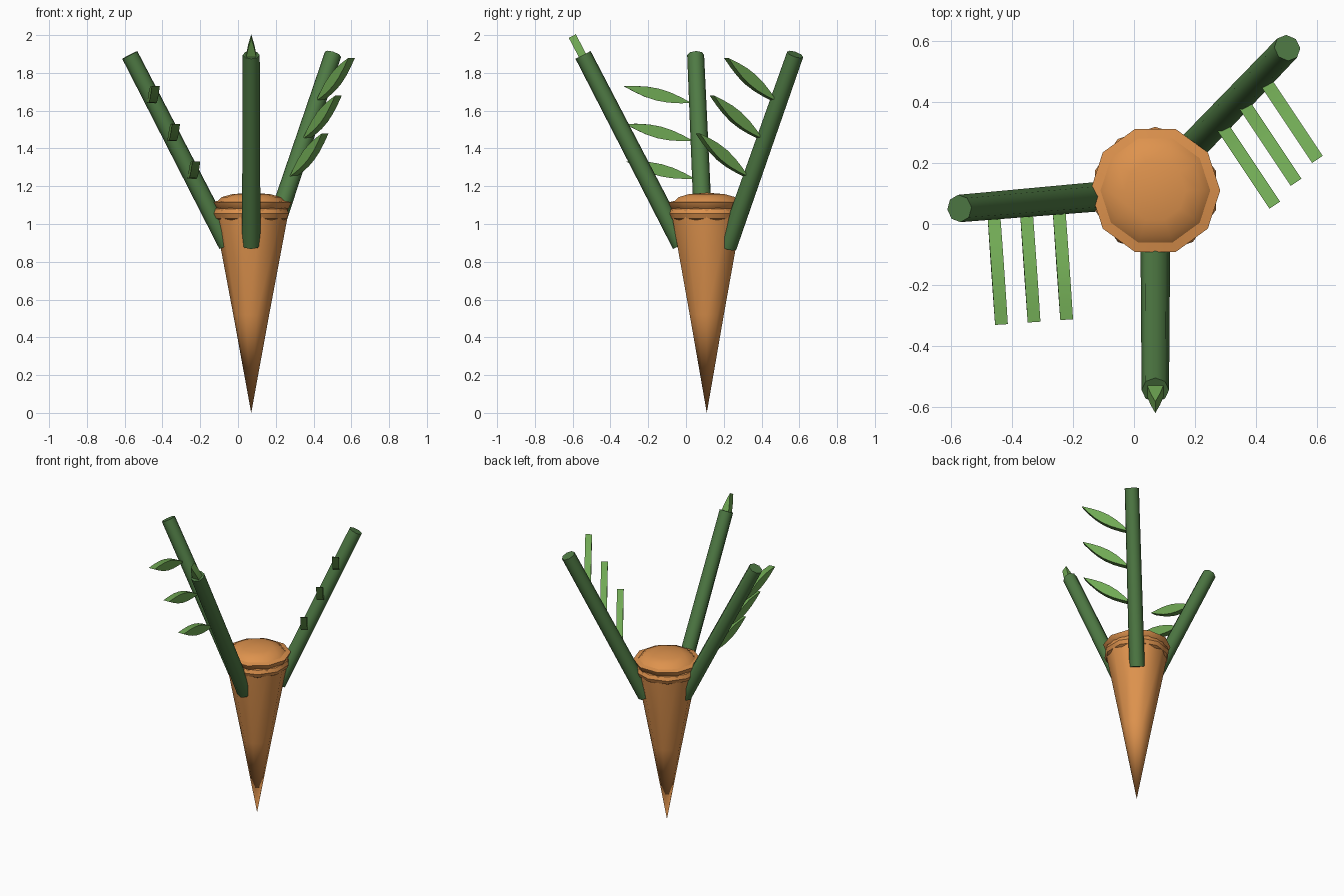
import bpy
import bmesh
from math import sin, cos, pi
from mathutils import Vector

cube = bpy.data.objects.get("Cube")
if cube:
    bpy.data.objects.remove(cube, do_unlink=True)

CX, CY = 0.07, 0.11


def material(name, rgb):
    mat = bpy.data.materials.new(name)
    mat.use_nodes = True
    mat.diffuse_color = (*rgb, 1)
    mat.node_tree.nodes["Principled BSDF"].inputs["Base Color"].default_value = (*rgb, 1)
    return mat


orange = material("orange", (0.73, 0.29, 0.075))
dark_green = material("dark green", (0.078, 0.195, 0.058))
light_green = material("light green", (0.165, 0.40, 0.09))


def finish(name, bm, mat, angle):
    bmesh.ops.remove_doubles(bm, verts=bm.verts, dist=0.0001)
    bmesh.ops.recalc_face_normals(bm, faces=bm.faces)
    mesh = bpy.data.meshes.new(name)
    bm.to_mesh(mesh)
    bm.free()
    mesh.materials.append(mat)
    obj = bpy.data.objects.new(name, mesh)
    bpy.context.collection.objects.link(obj)
    bpy.ops.object.select_all(action="DESELECT")
    obj.select_set(True)
    bpy.context.view_layer.objects.active = obj
    bpy.ops.object.shade_smooth_by_angle(angle=angle)


def lathe(name, profile, mat, sides=10, phase=0.0):
    """Turn an (r, z) profile around the root's axis."""
    bm = bmesh.new()
    rings = []
    for r, z in profile:
        angles = [phase + 2 * pi * i / sides for i in range(sides)]
        rings.append([bm.verts.new((CX + r * cos(a), CY + r * sin(a), z)) for a in angles])
    for low, high in zip(rings, rings[1:]):
        for i in range(sides):
            j = (i + 1) % sides
            bm.faces.new((low[i], low[j], high[j], high[i]))
    finish(name, bm, mat, 0.7)


def stem(name, bottom, top):
    """Eight-sided, slightly tapering stalk."""
    bottom, top = Vector(bottom), Vector(top)
    axis = top - bottom
    bm = bmesh.new()
    bmesh.ops.create_cone(bm, cap_ends=True, segments=8, radius1=0.049,
                          radius2=0.045, depth=axis.length)
    bm.transform(axis.to_track_quat("Z", "Y").to_matrix().to_4x4())
    bmesh.ops.translate(bm, verts=bm.verts, vec=(bottom + top) / 2)
    finish(name, bm, dark_green, 0.9)


def leaf(name, root, tip, across):
    """Lens-shaped outline from root to tip, extruded sideways."""
    root, tip, across = Vector(root), Vector(tip), Vector(across)
    along = tip - root
    across = (across - across.project(along)).normalized()
    rise = along.cross(across).normalized()
    steps = 6
    ts = [i / steps for i in range(steps + 1)]
    outline = [(t, 1) for t in ts] + [(t, -1) for t in reversed(ts[1:-1])]
    bm = bmesh.new()
    verts = [bm.verts.new(root + along * t + rise * (side * 0.032 * sin(pi * t))
                          - across * 0.021) for t, side in outline]
    face = bm.faces.new(verts)
    new = bmesh.ops.extrude_face_region(bm, geom=[face])["geom"]
    moved = [v for v in new if isinstance(v, bmesh.types.BMVert)]
    bmesh.ops.translate(bm, verts=moved, vec=across * 0.042)
    finish(name, bm, light_green, 0.6)


# Tapered root, collar, scalloped ring and domed crown
lathe("root_body", [(0, 0.0), (0.095, 0.52), (0.193, 1.04), (0.196, 1.09)], orange)
lathe("scalloped_ring", [(0.17, 1.015), (0.199, 1.03), (0.209, 1.055),
                         (0.199, 1.08), (0.17, 1.095)], orange, phase=pi / 10)
lathe("collar", [(0.17, 1.07), (0.2, 1.085), (0.213, 1.115), (0.18, 1.122)], orange)
lathe("crown", [(0.18, 1.12), (0.155, 1.143), (0.1, 1.158), (0, 1.166)], orange)

# Three leaning stalks
stem("front_stem", (CX, -0.025, 0.89), (CX, -0.545, 1.895))
stem("right_stem", (-0.055, 0.095, 0.89), (-0.573, 0.051, 1.895))
stem("back_stem", (0.16, 0.22, 0.88), (0.503, 0.578, 1.898))

# Three leaves on each stalk
for i in range(3):
    shift = Vector((0.107 * i, 0.008 * i, -0.2 * i))
    leaf(f"right_leaf_{i + 1}", Vector((-0.46, 0.03, 1.64)) + shift,
         Vector((-0.435, -0.33, 1.73)) + shift, (1, 0, 0))
    shift = Vector((-0.07, -0.075, -0.2)) * i
    leaf(f"back_leaf_{i + 1}", Vector((0.43, 0.47, 1.65)) + shift,
         Vector((0.602, 0.212, 1.88)) + shift, (0.83, 0.55, 0))
    shift = Vector((0, 0.104, -0.2)) * i
    leaf(f"front_leaf_{i + 1}", Vector((CX, -0.433, 1.672)) + shift,
         Vector((CX, -0.602, 1.995)) + shift, (0, 1, 0.5))
